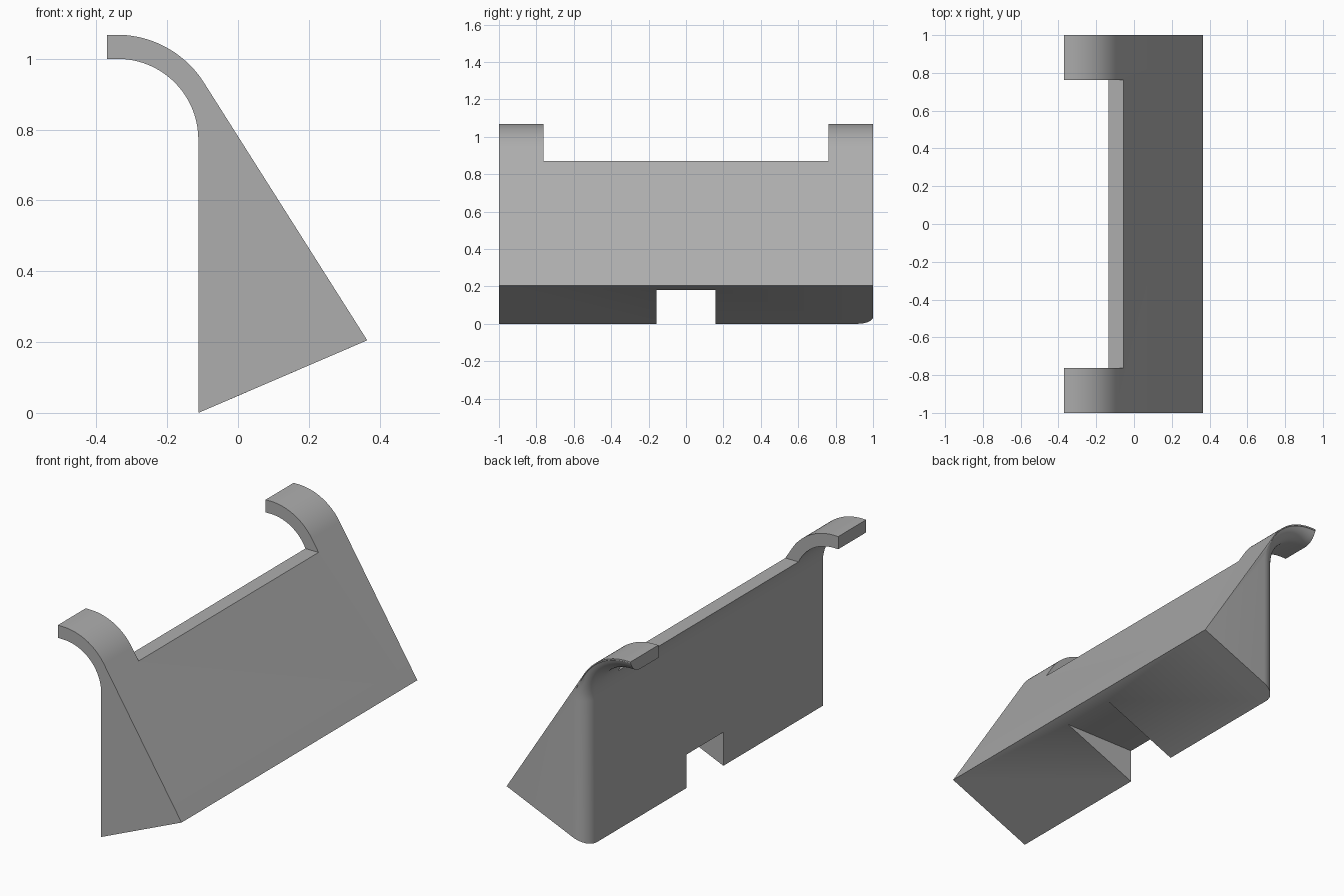
import bpy, bmesh
from math import sin, cos, pi, radians

if "Cube" in bpy.data.objects:
    bpy.data.objects.remove(bpy.data.objects["Cube"], do_unlink=True)

grey = bpy.data.materials.new("mid grey")
grey.use_nodes = True
GREY = (0.42, 0.42, 0.42, 1)
grey.diffuse_color = GREY
grey.node_tree.nodes["Principled BSDF"].inputs["Base Color"].default_value = GREY

WALL, TIP, STEPS, ROUND = -0.112, -0.37, 20, 0.083


def section(t):
    """Side profile (x, z), with the wall and hook underside inset by t."""
    pts = [(0.365, 0.205), (WALL + t, 0.429 * t)]
    for i in range(STEPS + 1):
        a = pi / 2 * i / STEPS
        cap = 0.06 + 0.024 * max(0, 1 - a / radians(25))
        r = 0.228 + min(t, cap)
        pts.append((-0.34 + r * cos(a), 0.772 + r * sin(a)))
    pts.append((TIP, pts[-1][1]))
    pts.append((TIP, 1.068))
    for i in range(STEPS + 1):
        a = radians(90 - 57.5 * i / STEPS)
        pts.append((-0.342 + 0.291 * cos(a), 0.777 + 0.291 * sin(a)))
    return pts


def box(name, x, y, z):
    """Hidden cutter box from (min, max) ranges."""
    bpy.ops.mesh.primitive_cube_add(
        size=1, location=[(r[0] + r[1]) / 2 for r in (x, y, z)])
    ob = bpy.context.object
    ob.name = name
    ob.scale = [r[1] - r[0] for r in (x, y, z)]
    ob.hide_render = True
    return ob


# Wedge body with hooks: profile lofted along y, one back corner rounded
bm = bmesh.new()
slices = [(-1, 0)]
for i in range(11):
    a = pi / 2 * i / 10
    slices.append((1 - ROUND + ROUND * sin(a), ROUND * (1 - cos(a))))
rings = [[bm.verts.new((x, y, z)) for x, z in section(t)] for y, t in slices]
for lower, upper in zip(rings, rings[1:]):
    for i in range(len(lower)):
        j = (i + 1) % len(lower)
        bm.faces.new((lower[i], lower[j], upper[j], upper[i]))
bm.faces.new(rings[0])
bm.faces.new(rings[-1])
bmesh.ops.recalc_face_normals(bm, faces=bm.faces)
mesh = bpy.data.meshes.new("hooked_wedge")
bm.to_mesh(mesh)
bm.free()
body = bpy.data.objects.new("hooked_wedge", mesh)
bpy.context.collection.objects.link(body)
mesh.materials.append(grey)

# Gap between the hooks, and the slot through the underside
cutters = [
    box("hook_gap_cutter", (-0.8, 0.8), (-0.763, 0.763), (0.869, 1.5)),
    box("slot_cutter", (-0.8, 0.8), (-0.157, 0.157), (-0.5, 0.18)),
]
for cutter in cutters:
    mod = body.modifiers.new(cutter.name, "BOOLEAN")
    mod.operation = "DIFFERENCE"
    mod.solver = "EXACT"
    mod.object = cutter

bpy.ops.object.select_all(action="DESELECT")
body.select_set(True)
bpy.context.view_layer.objects.active = body
for cutter in cutters:
    bpy.ops.object.modifier_apply(modifier=cutter.name)
    bpy.data.objects.remove(cutter, do_unlink=True)
bpy.ops.object.shade_smooth_by_angle(angle=radians(25))
